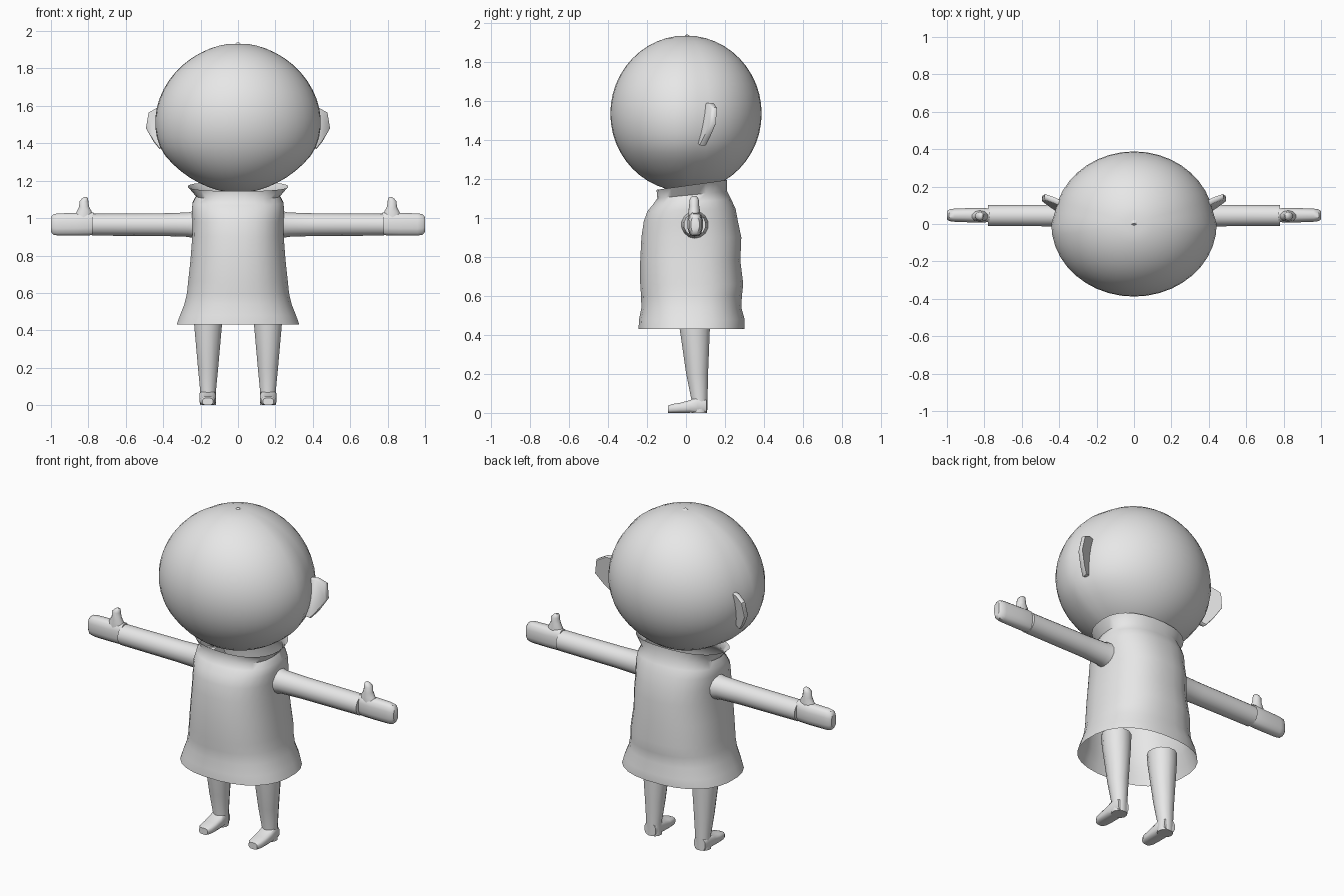
import bpy, bmesh
from math import sin, cos, pi, sqrt, radians
from mathutils import Vector

if "Cube" in bpy.data.objects:
    bpy.data.objects.remove(bpy.data.objects["Cube"])

grey = bpy.data.materials.new("plain grey")
grey.diffuse_color = (0.8, 0.8, 0.8, 1)
grey.use_nodes = True
grey.node_tree.nodes["Principled BSDF"].inputs["Base Color"].default_value = grey.diffuse_color


def ring(center, a, b, axis="Z", sides=12, power=2.0):
    """Rounded loop around a centre; a and b are its half sizes."""
    pts = []
    for i in range(sides):
        t = 2 * pi * (i + 0.5) / sides
        u, v = (abs(f) ** (2 / power) * (1 if f > 0 else -1) for f in (cos(t), sin(t)))
        off = {"X": (0, u * a, v * b), "Y": (u * a, 0, v * b), "Z": (u * a, v * b, 0)}[axis]
        pts.append(Vector(center) + Vector(off))
    return pts


def loft(name, rings, start=True, end=True, mirror=False, angle=40):
    """Skin a row of loops, with optional end caps and left/right mirroring."""
    bm = bmesh.new()
    loops = [[bm.verts.new(p) for p in r] for r in rings]
    n = len(loops[0])
    for lo, hi in zip(loops, loops[1:]):
        for i in range(n):
            j = (i + 1) % n
            bm.faces.new((lo[i], lo[j], hi[j], hi[i]))
    if start:
        bm.faces.new(loops[0][::-1])
    if end:
        bm.faces.new(loops[-1])
    bmesh.ops.recalc_face_normals(bm, faces=bm.faces)
    mesh = bpy.data.meshes.new(name)
    bm.to_mesh(mesh)
    bm.free()
    mesh.materials.append(grey)
    ob = bpy.data.objects.new(name, mesh)
    bpy.context.collection.objects.link(ob)
    bpy.ops.object.select_all(action="DESELECT")
    ob.select_set(True)
    bpy.context.view_layer.objects.active = ob
    bpy.ops.object.shade_smooth_by_angle(angle=radians(angle))
    if mirror:
        ob.modifiers.new("mirror", "MIRROR")
    return ob


def interp(table, z):
    for (z0, v0), (z1, v1) in zip(table, table[1:]):
        if z <= z1:
            return v0 + (v1 - v0) * (z - z0) / (z1 - z0)
    return table[-1][1]


# Head: round in side view, egg shaped from the front, with a seam over the top
SIDES = 40
widths = [(0.0, 1.0), (0.25, 1.12), (0.35, 1.17), (0.5, 1.14), (0.75, 1.08), (1.0, 1.0)]
rings = []
for k in range(1, 24):
    a = pi * k / 24
    z = 1.535 - 0.40 * cos(a)
    depth = 0.388 * sin(a)
    width = depth * interp(widths, k / 24)
    loop = []
    for i in range(SIDES):
        t = 2 * pi * i / SIDES
        y = depth * sin(t)
        pinch = 0.97 if y > 0.01 else 1.0     # back half sits just inside the face half
        loop.append(Vector((width * cos(t) * pinch, y, z)))
    rings.append(loop)
head = loft("head", rings, angle=50)

# Small tuft where the seam meets the crown
loft("crown_tip", [ring((0, 0.01, 1.92), 0.035, 0.03, sides=6),
                   ring((0, 0.005, 1.94), 0.004, 0.004, sides=6)])

# Ears: thin angled plates
outline = [(0.39, 1.59), (0.43, 1.59), (0.478, 1.565), (0.492, 1.48),
           (0.452, 1.41), (0.42, 1.37), (0.39, 1.38)]
plates = []
for thick, s in ((-0.016, 0.96), (-0.009, 1), (0.009, 1), (0.016, 0.96)):
    plates.append([Vector((0.40 + (x - 0.40) * s, 0.10 + 0.42 * (x - 0.40) + 0.17 * (z - 1.5) + thick,
                           1.48 + (z - 1.48) * s)) for x, z in outline])
loft("ear", plates, mirror=True)

# Dress: flared hem, tapered shoulders, standing collar tilted up at the back
dress = [  # height, half width, front, back
    (0.43, 0.33, -0.245, 0.302), (0.48, 0.312, -0.242, 0.302), (0.54, 0.288, -0.230, 0.285),
    (0.60, 0.274, -0.232, 0.288), (0.66, 0.268, -0.236, 0.295), (0.78, 0.255, -0.236, 0.280),
    (0.90, 0.246, -0.230, 0.285), (0.98, 0.245, -0.218, 0.268), (1.04, 0.248, -0.200, 0.255),
    (1.08, 0.244, -0.170, 0.232), (1.115, 0.225, -0.148, 0.212), (1.165, 0.268, -0.152, 0.212)]
rings = []
for z, w, f, b in dress:
    loop = ring((0, (f + b) / 2, z), w, (b - f) / 2, sides=28, power=2.35)
    tilt = 0.14 * max(0, (z - 1.0) / 0.165)
    for p in loop:
        p.z += tilt * p.y
    rings.append(loop)
loft("dress", rings, start=False, end=False, angle=60)

# Sleeved arms
loft("arm", [ring((x, 0.045, 0.965), r, r * 1.03, "X", 14) for x, r in
             ((0.17, 0.085), (0.225, 0.072), (0.27, 0.063), (0.40, 0.059), (0.78, 0.057))],
     mirror=True)

# Mitten hands with thumbs pointing up
loft("hand", [ring((x, 0.047, z), a, b, "X", 12, 2.6) for x, z, a, b in
              ((0.772, 0.970, 0.036, 0.062), (0.80, 0.970, 0.040, 0.064), (0.86, 0.967, 0.040, 0.062),
               (0.96, 0.966, 0.036, 0.061), (0.988, 0.966, 0.032, 0.056), (1.0, 0.966, 0.022, 0.040))],
     mirror=True)
loft("thumb", [ring((x, 0.042, z), a, b, "Z", 10) for x, z, a, b in
               ((0.83, 0.99, 0.055, 0.030), (0.822, 1.035, 0.042, 0.030), (0.823, 1.06, 0.028, 0.026),
                (0.824, 1.09, 0.025, 0.024), (0.818, 1.105, 0.017, 0.018), (0.815, 1.113, 0.007, 0.008))],
     mirror=True)

# Tapered legs
loft("leg", [ring((0.16, y, z), a, b, "Z", 12) for z, a, y, b in
             ((0.0, 0.044, 0.068, 0.042), (0.07, 0.043, 0.069, 0.043), (0.20, 0.056, 0.057, 0.058),
              (0.43, 0.077, 0.045, 0.080), (0.50, 0.080, 0.042, 0.084))], mirror=True)

# Feet: low wedges with rounded toes
loft("foot", [ring((0.162, y, h / 2), w, h / 2, "Y", 12, 3.2) for y, w, h in
              ((0.105, 0.036, 0.07), (0.06, 0.045, 0.085), (0.02, 0.045, 0.066), (-0.03, 0.044, 0.052),
               (-0.07, 0.040, 0.046), (-0.092, 0.028, 0.038))], mirror=True)
